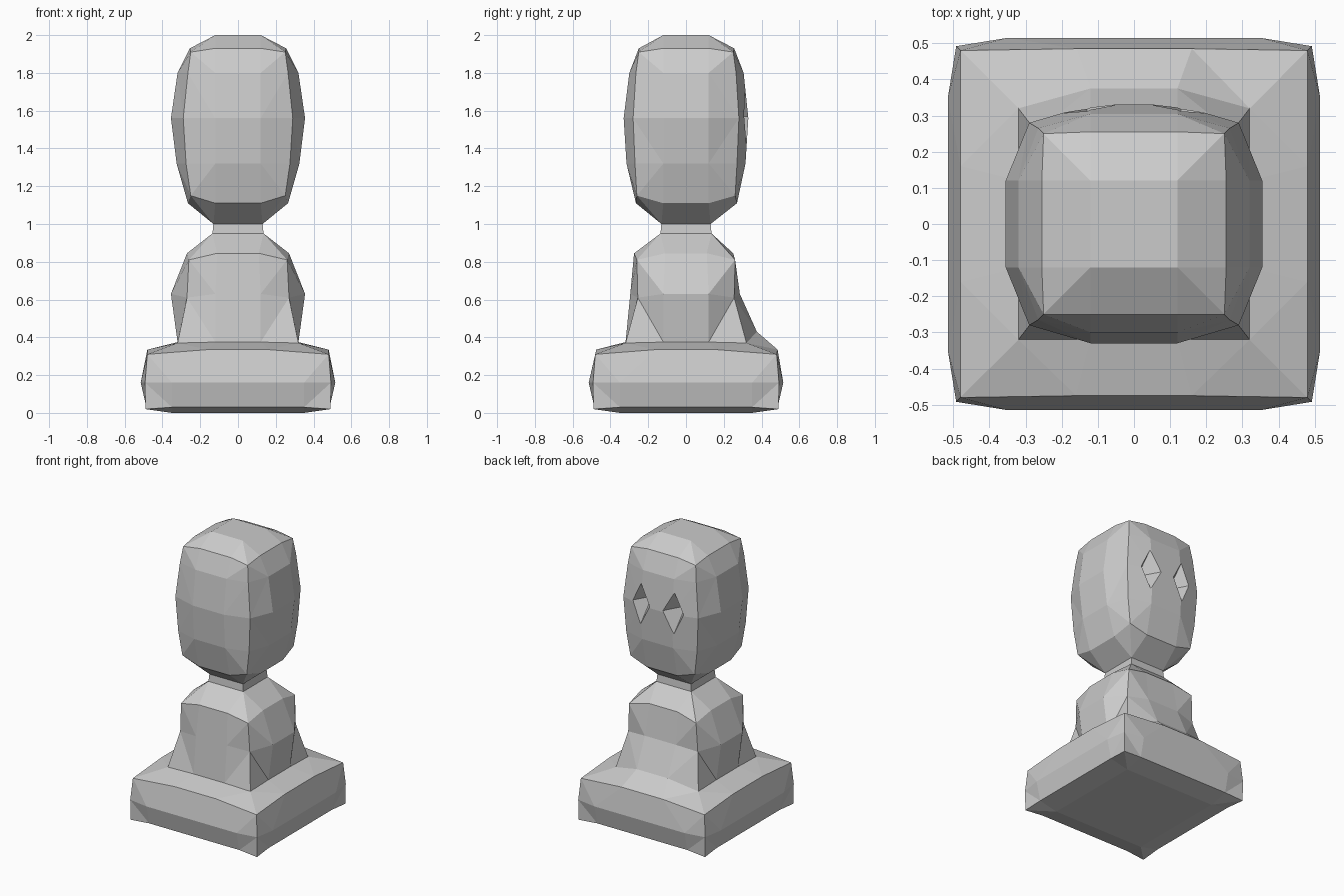
import bpy
import bmesh
import math

cube = bpy.data.objects.get("Cube")
if cube:
    bpy.data.objects.remove(cube, do_unlink=True)

# Single clay colour
clay = bpy.data.materials.new("grey_clay")
clay.use_nodes = True
grey = (0.6, 0.6, 0.6, 1)
clay.diffuse_color = grey
clay.node_tree.nodes["Principled BSDF"].inputs["Base Color"].default_value = grey


def ring(cx, cy, zc, side, front, back, m, z, z_back=None):
    """Twelve-point boxy section: four corners and two bulged points per side."""
    zb = z if z_back is None else z_back
    return [(-cx, -cy, zc), (-m, -front, z), (m, -front, z),
            (cx, -cy, zc), (side, -m, z), (side, m, z),
            (cx, cy, zc), (m, back, zb), (-m, back, zb),
            (-cx, cy, zc), (-side, m, z), (-side, -m, z)]


def square(r, z):
    """Small square section whose side points merge into its corners."""
    return ring(r, r, z, r, r, r, r, z)


def loft(name, rings):
    bm = bmesh.new()
    loops = [[bm.verts.new(p) for p in r] for r in rings]
    for low, high in zip(loops, loops[1:]):
        for i in range(len(low)):
            j = (i + 1) % len(low)
            bm.faces.new((low[i], low[j], high[j], high[i]))
    bm.faces.new(loops[0][::-1])
    bm.faces.new(loops[-1])
    bmesh.ops.remove_doubles(bm, verts=bm.verts, dist=0.0005)
    bmesh.ops.triangulate(bm, faces=bm.faces)
    bmesh.ops.recalc_face_normals(bm, faces=bm.faces)
    mesh = bpy.data.meshes.new(name)
    bm.to_mesh(mesh)
    bm.free()
    mesh.materials.append(clay)
    obj = bpy.data.objects.new(name, mesh)
    bpy.context.collection.objects.link(obj)
    return obj


torso_foot = ring(0.32, 0.32, 0.37, 0.32, 0.32, 0.375, 0.12, 0.375, 0.43)

# Square plinth with bulging sides
loft("plinth", [
    square(0.35, 0),
    ring(0.49, 0.49, 0.02, 0.485, 0.485, 0.485, 0.35, 0.03),
    ring(0.492, 0.492, 0.16, 0.515, 0.515, 0.515, 0.35, 0.16),
    ring(0.48, 0.48, 0.31, 0.48, 0.475, 0.485, 0.16, 0.335),
    torso_foot,
])

# Chest, shoulders and neck
loft("torso", [
    torso_foot,
    ring(0.27, 0.255, 0.61, 0.355, 0.295, 0.285, 0.12, 0.63),
    ring(0.26, 0.26, 0.81, 0.27, 0.275, 0.25, 0.11, 0.845),
    square(0.135, 0.95),
    square(0.13, 1.01),
])

# Head
head = loft("head", [
    square(0.13, 1.0),
    ring(0.25, 0.26, 1.15, 0.265, 0.265, 0.27, 0.12, 1.11),
    ring(0.275, 0.27, 1.32, 0.325, 0.315, 0.315, 0.12, 1.32),
    ring(0.29, 0.28, 1.56, 0.355, 0.33, 0.33, 0.12, 1.56),
    ring(0.265, 0.265, 1.8, 0.32, 0.3, 0.305, 0.12, 1.8),
    ring(0.25, 0.25, 1.91, 0.255, 0.25, 0.255, 0.12, 1.93),
    square(0.12, 2.0),
])

# Pointed eye sockets cut into the face
for x in (-0.13, 0.13):
    bpy.ops.mesh.primitive_cone_add(vertices=4, radius1=1, radius2=0, depth=0.3,
                                    location=(x, 0.34, 1.57),
                                    rotation=(math.pi / 2, 0, 0))
    cutter = bpy.context.object
    cutter.name = "eye_cutter"
    cutter.scale = (0.17, 0.34, 1)
    cutter.hide_render = True
    cutter.data.materials.append(clay)
    cut = head.modifiers.new("eye_socket", "BOOLEAN")
    cut.operation = "DIFFERENCE"
    cut.solver = "EXACT"
    cut.object = cutter
    bpy.context.view_layer.objects.active = head
    bpy.ops.object.modifier_apply(modifier=cut.name)
    bpy.data.objects.remove(cutter, do_unlink=True)
